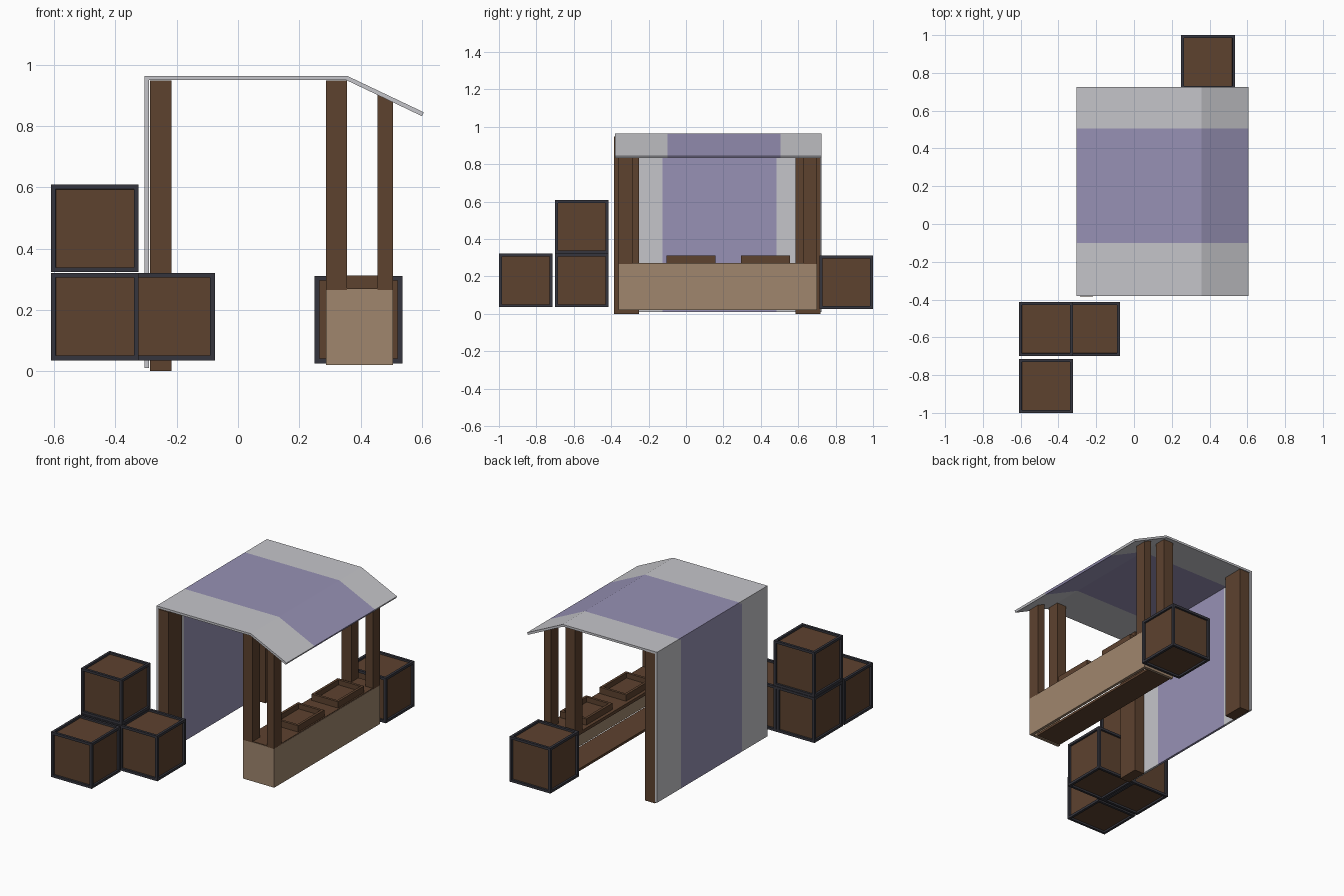
import bpy, bmesh

if "Cube" in bpy.data.objects:
    bpy.data.objects.remove(bpy.data.objects["Cube"])


def material(name, rgb):
    m = bpy.data.materials.new(name)
    m.diffuse_color = (*rgb, 1)
    m.use_nodes = True
    m.node_tree.nodes["Principled BSDF"].inputs["Base Color"].default_value = m.diffuse_color
    return m


WOOD = material("brown wood", (0.110, 0.054, 0.028))
FRAME = material("dark frame", (0.036, 0.036, 0.047))
TAN = material("tan board", (0.35, 0.24, 0.155))
GREY = material("pale grey cloth", (0.56, 0.56, 0.59))
LILAC = material("lilac cloth", (0.31, 0.285, 0.46))


def finish(name, bm, mats):
    bmesh.ops.recalc_face_normals(bm, faces=bm.faces)
    me = bpy.data.meshes.new(name)
    bm.to_mesh(me)
    bm.free()
    for m in mats:
        me.materials.append(m)
    ob = bpy.data.objects.new(name, me)
    bpy.context.collection.objects.link(ob)
    return ob


def add_box(bm, x, y, z):
    vs = bmesh.ops.create_cube(bm, size=1)["verts"]
    for v in vs:
        v.co = [a[0] if c < 0 else a[1] for c, a in zip(v.co, (x, y, z))]
    return vs


def boxes(name, mat, *dims):
    bm = bmesh.new()
    for d in dims:
        add_box(bm, *d)
    return finish(name, bm, [mat])


def cloth(name, profile, ys):
    """Profile (x, z) swept along y; the middle band is lilac."""
    bm = bmesh.new()
    rows = [[bm.verts.new((x, y, z)) for x, z in profile] for y in ys]
    n = len(profile)
    for j in range(len(ys) - 1):
        for i in range(n - 1):
            f = bm.faces.new((rows[j][i], rows[j][i + 1], rows[j + 1][i + 1], rows[j + 1][i]))
            f.material_index = 1 if j == 1 else 0
    ob = finish(name, bm, [GREY, LILAC])
    mod = ob.modifiers.new("thickness", "SOLIDIFY")
    mod.thickness = 0.014
    mod.offset = 0
    return ob


# Awning roof and back curtain
cloth("awning_roof", [(-0.305, 0.956), (0.355, 0.956), (0.603, 0.838)], (-0.38, -0.10, 0.505, 0.725))
cloth("back_curtain", [(-0.298, 0.01), (-0.298, 0.955)], (-0.38, -0.125, 0.485, 0.725))

# Posts at both ends of the stall
for side, back_y, front_y in (("near", (-0.385, -0.25), (-0.36, -0.285)),
                              ("far", (0.585, 0.72), (0.627, 0.70))):
    boxes("back_post_" + side, WOOD, ((-0.287, -0.217), back_y, (0, 0.948)))
    boxes("middle_post_" + side, WOOD, ((0.287, 0.355), front_y, (0.265, 0.948)))
    post = boxes("front_post_" + side, WOOD, ((0.455, 0.506), front_y, (0.265, 0.9)))
    for v in post.data.vertices:          # top follows the roof slope
        if v.co.z > 0.5:
            v.co.z = 0.951 - (v.co.x - 0.355) * 0.476

# Counter, open toward the seller
boxes("counter_panels", TAN,
      ((0.488, 0.506), (-0.36, 0.70), (0.02, 0.268)),
      ((0.287, 0.488), (-0.36, -0.342), (0.02, 0.268)),
      ((0.287, 0.488), (0.682, 0.70), (0.02, 0.268)))
boxes("counter_top", WOOD, ((0.289, 0.504), (-0.358, 0.698), (0.252, 0.272)))
boxes("counter_shelf", WOOD, ((0.289, 0.46), (-0.342, 0.682), (0.025, 0.04)))

# Display trays with rims
for i, y0 in enumerate((-0.105, 0.293)):
    y1, t = y0 + 0.262, 0.016
    x0, x1, z = 0.31, 0.495, (0.27, 0.312)
    boxes("tray_%d" % (i + 1), WOOD,
          ((x0, x1), (y0, y1), (0.27, 0.28)),
          ((x0, x0 + t), (y0, y1), z), ((x1 - t, x1), (y0, y1), z),
          ((x0 + t, x1 - t), (y0, y0 + t), z), ((x0 + t, x1 - t), (y1 - t, y1), z))

# Crates: cube with recessed wooden panels in a dark frame
S = 0.286
for i, (x, y, z) in enumerate(((-0.61, -1.0, 0.035), (-0.61, -0.70, 0.035),
                               (-0.361, -0.70, 0.035), (-0.61, -0.70, 0.323),
                               (0.25, 0.714, 0.025))):
    bm = bmesh.new()
    add_box(bm, (x, x + S), (y, y + S), (z, z + S))
    bmesh.ops.recalc_face_normals(bm, faces=bm.faces)
    panels = list(bm.faces)
    bmesh.ops.inset_individual(bm, faces=panels, thickness=0.022)
    bmesh.ops.inset_individual(bm, faces=panels, thickness=0.0005, depth=-0.012)
    for f in panels:
        f.material_index = 1
    finish("crate_%d" % (i + 1), bm, [FRAME, WOOD])
